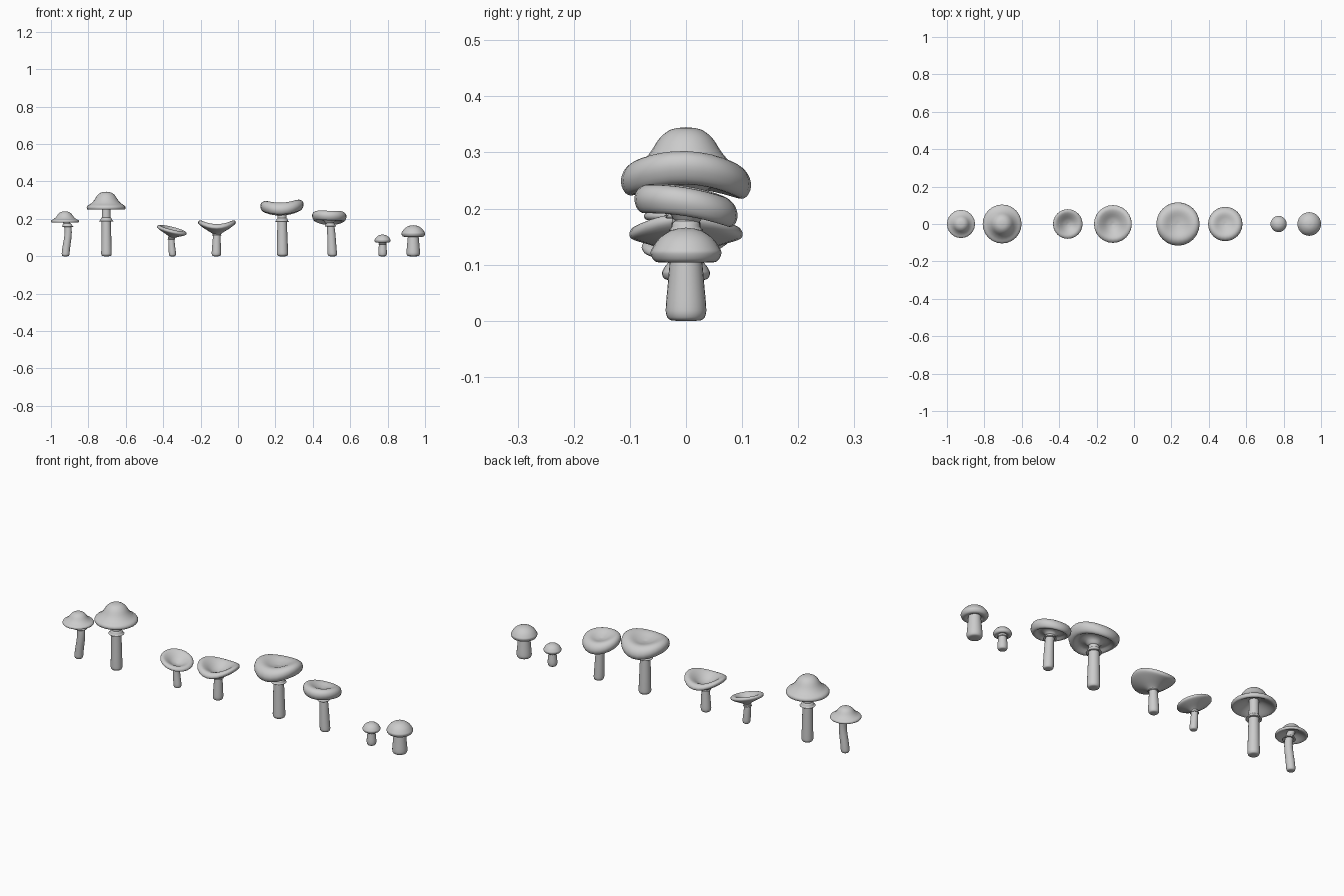
import bpy, bmesh, math
from mathutils import Vector

cube = bpy.data.objects.get("Cube")
if cube:
    bpy.data.objects.remove(cube)

# one plain grey for every part
grey = bpy.data.materials.new("plain_grey")
grey.use_nodes = True
colour = (0.6, 0.6, 0.6, 1)
grey.diffuse_color = colour
grey.node_tree.nodes["Principled BSDF"].inputs["Base Color"].default_value = colour

SIDES = 24


def smooth_profile(points, steps=3):
    """Catmull-Rom curve through (radius, height) points, kept above the ground."""
    p = [Vector(q) for q in points]
    p = [p[0]] + p + [p[-1]]
    out = []
    for a, b, c, d in zip(p, p[1:], p[2:], p[3:]):
        for i in range(steps):
            t = i / steps
            out.append(0.5 * (2 * b + (c - a) * t + (2 * a - 5 * b + 4 * c - d) * t * t
                              + (3 * b - a - 3 * c + d) * t ** 3))
    out.append(p[-1])
    return [(max(v.x, 0), max(v.y, 0)) for v in out]


def lathe(name, x, points, deform):
    """Turn a profile about z, then move each vertex by the deform rule."""
    bm = bmesh.new()
    rings = []
    for r, z in smooth_profile(points):
        ring = []
        for i in range(SIDES):
            a = math.tau * i / SIDES
            ring.append(bm.verts.new(deform(r, a, z)))
        rings.append(ring)
    for low, high in zip(rings, rings[1:]):
        for i in range(SIDES):
            j = (i + 1) % SIDES
            bm.faces.new((low[i], low[j], high[j], high[i]))
    bmesh.ops.remove_doubles(bm, verts=bm.verts, dist=1e-5)
    bmesh.ops.recalc_face_normals(bm, faces=bm.faces)
    mesh = bpy.data.meshes.new(name)
    bm.to_mesh(mesh)
    bm.free()
    mesh.materials.append(grey)
    for f in mesh.polygons:
        f.use_smooth = True
    ob = bpy.data.objects.new(name, mesh)
    ob.location.x = x
    bpy.context.collection.objects.link(ob)


# cap sections, radius and height as fractions, crown first
CAPS = {
    "bell": [(0, 1), (.25, .96), (.45, .8), (.62, .52), (.78, .34), (.95, .22), (1, .1),
             (.94, 0), (.8, .05), (.55, .22), (.3, .36), (.1, .38), (0, .38)],
    "funnel": [(0, .42), (.3, .55), (.6, .86), (.8, 1), (.95, .95), (1, .8), (.94, .64),
               (.7, .44), (.4, .22), (.22, .05), (.15, -.12), (0, -.12)],
    "dimpled": [(0, .66), (.3, .76), (.6, .95), (.8, .95), (.95, .76), (1, .45), (.93, .13),
                (.8, .04), (.6, .26), (.35, .15), (.2, -.15), (0, -.15)],
    "button": [(0, 1), (.4, .93), (.75, .7), (.96, .4), (1, .25), (.9, .05), (.7, 0),
               (.5, .1), (.3, .2), (0, .2)],
}


def mushroom(name, kind, x, radius, z0, height, stem_r, top_r, base_dx=0.0, bend=0.0,
             tilt=(0, 0), saddle=0.0, skirt=None):
    def cap_shape(r, a, z):
        px, py = r * math.cos(a), r * math.sin(a)
        lift = tilt[0] * px + tilt[1] * py
        lift += saddle * (r / radius) ** 2 * math.cos(2 * a)
        return px, py, z + lift

    top = z0 + height * 0.4

    def stem_shape(r, a, z):
        t = min(z / top, 1)
        dx = base_dx * (1 - t) + bend * math.sin(math.pi * t ** 1.6)
        return r * math.cos(a) + dx, r * math.sin(a), z

    lathe(name + "_cap", x, [(r * radius, z0 + z * height) for r, z in CAPS[kind]], cap_shape)

    stem = [(0, 0), (stem_r * .75, .001), (stem_r * .97, .01), (stem_r, .025)]
    stem += [(stem_r + (top_r - stem_r) * t, .025 + (top - .025) * t) for t in (.35, .7, 1)]
    lathe(name + "_stem", x, stem, stem_shape)

    # flared collar below the cap
    if skirt:
        sz, sr = skirt
        drop = sr * .55
        lathe(name + "_skirt", x,
              [(top_r * .9, sz + drop), (top_r * 1.25, sz + drop * .75), (sr * .85, sz + drop * .2),
               (sr, sz), (sr * .85, sz - drop * .15), (top_r * .9, sz + drop * .2)],
              stem_shape)


mushroom("small_bell_mushroom", "bell", -.925, .075, .18, .06, .021, .018,
         base_dx=.003, bend=.016, skirt=(.16, .031))
mushroom("large_bell_mushroom", "bell", -.705, .104, .249, .096, .028, .022,
         base_dx=.002, skirt=(.188, .038))
mushroom("small_funnel_mushroom", "funnel", -.354, .079, .1, .05, .019, .015,
         base_dx=.004, bend=-.003, tilt=(-.24, .12), skirt=(.092, .021))
mushroom("large_funnel_mushroom", "funnel", -.113, .101, .115, .066, .025, .018,
         base_dx=-.003, saddle=.014, skirt=(.113, .026))
mushroom("large_dimpled_mushroom", "dimpled", .235, .116, .228, .065, .03, .023,
         base_dx=.003, tilt=(.04, -.03), saddle=.014, skirt=(.185, .037))
mushroom("small_dimpled_mushroom", "dimpled", .488, .092, .182, .055, .025, .019,
         base_dx=.017, bend=.004, tilt=(-.02, -.16), saddle=.006, skirt=(.162, .031))
mushroom("small_button_mushroom", "button", .773, .043, .073, .043, .023, .017,
         skirt=(.066, .023))
mushroom("large_button_mushroom", "button", .937, .063, .104, .062, .036, .027)
